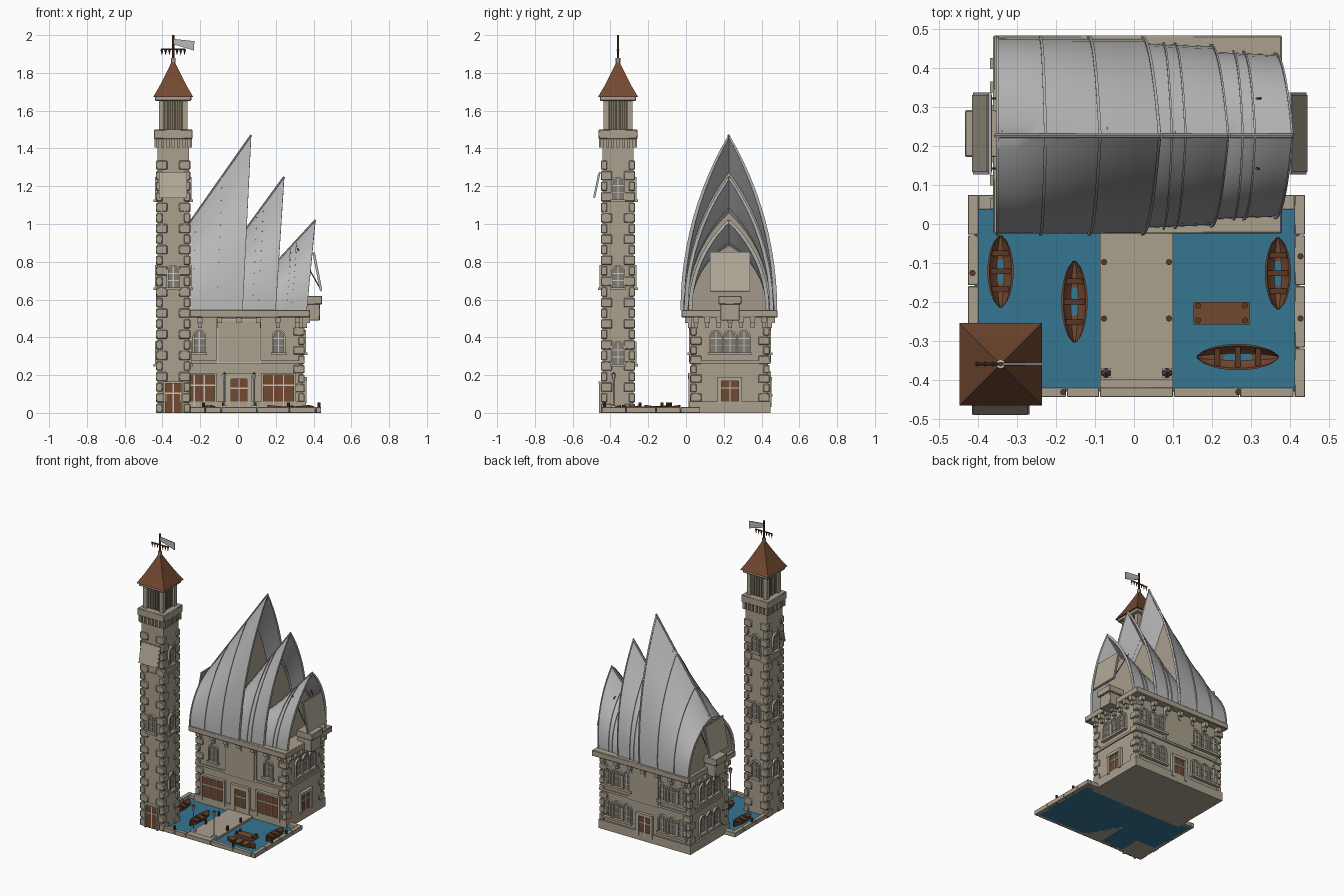
import bpy, bmesh
from math import pi, sin, cos, acos, radians
from mathutils import Matrix, Vector

if "Cube" in bpy.data.objects:
    bpy.data.objects.remove(bpy.data.objects["Cube"])

COLOURS = {
    "stone": (.40, .35, .27), "pale_stone": (.45, .40, .31), "roof_grey": (.48, .48, .48),
    "wood": (.17, .065, .03), "dark_wood": (.10, .04, .02), "water": (.035, .18, .29),
    "pane": (.22, .20, .17), "light_grey": (.55, .55, .54), "lantern_wood": (.20, .17, .12),
    "iron": (.08, .07, .07),
}
MATS = {}
for name, rgb in COLOURS.items():
    mat = bpy.data.materials.new(name)
    mat.use_nodes = True
    mat.diffuse_color = (*rgb, 1)
    mat.node_tree.nodes["Principled BSDF"].inputs["Base Color"].default_value = (*rgb, 1)
    MATS[name] = mat

PARTS = {}
HERE = Matrix()


def part(name, colour, bevel=0):
    return PARTS.setdefault(name, (bmesh.new(), colour, bevel))[0]


def span(bm, low, high, frame=HERE):
    """Box between two corners."""
    low, high = Vector(low), Vector(high)
    shape = Matrix.Translation((low + high) / 2) @ Matrix.Diagonal((*(high - low), 1))
    bmesh.ops.create_cube(bm, size=1, matrix=frame @ shape)


def slab(bm, centre, half, low, high):
    """Box centred on a plan point."""
    (x, y), (a, b) = centre, half
    span(bm, (x - a, y - b, low), (x + a, y + b, high))


def rod(bm, start, end, radius, tip=None, sides=8):
    start, end = Vector(start), Vector(end)
    turn = (end - start).to_track_quat("Z", "Y").to_matrix().to_4x4()
    bmesh.ops.create_cone(bm, cap_ends=True, segments=sides, radius1=radius,
                          radius2=radius if tip is None else tip, depth=(end - start).length,
                          matrix=Matrix.Translation((start + end) / 2) @ turn)


def loft(bm, rings):
    """Skin closed rings, closing both ends with strips."""
    rows = [[bm.verts.new(p) for p in ring] for ring in rings]
    count = len(rows[0])
    for a, b in zip(rows, rows[1:]):
        for i in range(count):
            j = (i + 1) % count
            bm.faces.new((a[i], a[j], b[j], b[i]))
    for row in (rows[0], rows[-1]):
        for i in range(count // 2 - 1):
            bm.faces.new((row[i], row[i + 1], row[-2 - i], row[-1 - i]))


def prism(bm, outline, near, far, frame=HERE):
    loft(bm, [[frame @ Vector((x, y, z)) for x, z in outline] for y in (near, far)])


def wall(x, y, degrees):
    """Wall frame: x along the wall, -y outwards."""
    return Matrix.Translation((x, y, 0)) @ Matrix.Rotation(radians(degrees), 4, "Z")


def arch(w, h):
    curve = [(-w * cos(pi * i / 7), h - w + w * sin(pi * i / 7)) for i in range(8)]
    return [(-w, 0)] + curve + [(w, 0)]


def window(frame, x, z, w=.026, h=.11):
    f = frame @ Matrix.Translation((x, 0, z))
    stone, bars = part("window_surrounds", "pale_stone"), part("window_bars", "light_grey")
    prism(stone, arch(w + .01, h + .01) + arch(w, h)[::-1], -.014, .002, f)
    span(stone, (-w - .015, -.022, -.014), (w + .015, .002, 0), f)
    prism(part("window_panes", "pane"), arch(w, h), -.003, .002, f)
    span(bars, (-.003, -.007, 0), (.003, 0, h), f)
    for level in (.3, .65):
        span(bars, (-w, -.007, h * level), (w, 0, h * level + .005), f)


def triple_window(frame, x, z):
    for step in (-1, 0, 1):
        window(frame, x + step * .074, z)


def door(frame, x, z, w, h, cuts, trim=.02):
    f = frame @ Matrix.Translation((x, 0, z))
    stone, straps = part("door_surrounds", "pale_stone"), part("door_straps", "light_grey")
    span(part("doors", "wood"), (-w, -.008, 0), (w, .002, h), f)
    for side in (-1, 1):
        span(stone, (side * (w + trim / 2) - trim / 2, -.018, 0),
             (side * (w + trim / 2) + trim / 2, .002, h), f)
    span(stone, (-w - trim, -.02, h), (w + trim, .002, h + trim), f)
    for i in range(1, cuts):
        across = -w + 2 * w * i / cuts
        span(straps, (across - .003, -.012, 0), (across + .003, 0, h), f)
    span(straps, (-w, -.012, h * .65), (w, 0, h * .65 + .007), f)


def quoins(centre, half, low, high, step):
    bm = part("quoins", "stone", .004)
    for sx in (-1, 1):
        for sy in (-1, 1):
            for i in range(int((high - low) / step)):
                a, b = (.03, .017) if i % 2 else (.017, .03)
                x = centre[0] + sx * (half[0] + .008 - a)
                y = centre[1] + sy * (half[1] + .008 - b)
                slab(bm, (x, y), (a, b), low + i * step, low + (i + .85) * step)


# Main house
HOUSE, HALF = (.005, .2325), (.34, .2025)
body = part("house_body", "stone")
slab(body, HOUSE, HALF, 0, .51)
for extra, low, high in ((.012, 0, .06), (.008, .262, .278)):
    slab(part("house_bands", "stone"), HOUSE, (HALF[0] + extra, HALF[1] + extra), low, high)
slab(part("roof_ledge", "stone", .004), (.009, .23), (.372, .255), .505, .545)
quoins(HOUSE, HALF, .06, .46, .05)
front, back = wall(.005, .03, 0), wall(.005, .435, 180)
right, left = wall(.345, .2325, 90), wall(-.335, .2325, -90)
for face, reach in ((front, .31), (back, .31), (right, .18), (left, .18)):
    for i in range(7):
        x = reach * (i / 3 - 1)
        span(part("corbels", "stone"), (x - .014, -.035, .475), (x + .014, 0, .507), face)
        span(part("corbels", "stone"), (x - .01, -.02, .45), (x + .01, 0, .476), face)

# Doors, windows and wall panels
for x in (-.21, .21):
    door(front, x, .035, .08, .165, 3, .012)
    window(front, x, .32)
    triple_window(back, x, .32)
    triple_window(back, x, .1)
door(front, 0, .03, .042, .15, 2, .028)
door(back, 0, .03, .042, .14, 2)
door(right, 0, .05, .045, .12, 2)
triple_window(left, 0, .1)
for face in (left, right):
    triple_window(face, 0, .32)
for face in (front, back):
    span(part("panel_frames", "roof_grey"), (-.118, -.012, .26), (.118, 0, .5), face)
    span(part("wall_panels", "stone"), (-.108, -.015, .27), (.108, 0, .49), face)

# Tilted end panels with balconies
for face, out in ((right, -.055), (left, -.035)):
    tilt = face @ Matrix.Translation((0, out, .85)) @ Matrix.Rotation(radians(-11), 4, "X")
    span(part("end_panel_frames", "roof_grey"), (-.105, -.004, -.21), (.105, .004, 0), tilt)
    span(part("end_panels", "pale_stone"), (-.099, -.007, -.204), (.099, .006, -.006), tilt)
    for x in (-.09, .09):
        rod(part("panel_stays", "iron"), face @ Vector((x, .03, .87)), tilt @ Vector((x, 0, -.2)), .003)
    balcony = part("balconies", "stone", .003)
    span(balcony, (-.06, -.1, .575), (.06, .02, .62), face)
    span(balcony, (-.05, -.088, .49), (.05, .02, .576), face)

# Shell roofs: back x, front x, lean, widths and heights at both ends
MID, BASE = .227, .545
SHELLS = {
    "large": (-.355, .07, .045, .25, .25, .32, .925, (.3, .63), .69),
    "middle": (-.05, .245, .045, .24, .23, .30, .705, (.5, .62), .55),
    "small": (.12, .41, .045, .218, .208, .16, .475, (.55, .66), .6),
}


def section(shell, u, grow=0):
    x0, x1, lean, w0, w1, h0, h1 = shell[:7]
    w, h = w0 + (w1 - w0) * u + grow, h0 + (h1 - h0) * u + grow
    r = (w * w + h * h) / (2 * w)
    top, points = acos((r - w) / r), []
    for i in range(-12, 13):
        a = top * (1 - abs(i) / 12)
        y, z = w - r + r * cos(a), r * sin(a)
        x = x0 + u * (x1 - lean * (1 - z / h) - x0)
        points.append(Vector((x, MID + (y if i > 0 else -y), BASE + z)))
    return points


def sheet(bm, shell, start, end, outer, inner, steps):
    us = [start + (end - start) * i / steps for i in range(steps + 1)]
    loft(bm, [section(shell, u, outer) + section(shell, u, inner)[::-1] for u in us])


for name, shell in SHELLS.items():
    sheet(part(name + "_shell_roof", "roof_grey"), shell, 0, 1, 0, -.012, 8)
    ribs = part(name + "_shell_ribs", "roof_grey")
    for u in (.01, *shell[7], .99):
        sheet(ribs, shell, u - .009, u + .009, .006, -.014, 1)
    ridge = [section(shell, u)[12] for u in (0, 1)]
    rod(ribs, *ridge, .006)
    # Stone gable set back inside the opening
    for u in ([.05, shell[8]] if name == "large" else [shell[8]]):
        rings = []
        for shift in (-.006, .006):
            ring = [p + Vector((shift, 0, 0)) for p in section(shell, u, -.008)]
            rings.append(ring + [ring[-1] - Vector((0, .001, 0))])
        loft(part("gables", "stone"), rings)

# Tower shaft, bands and openings
TOWER, SIZE = (-.343, -.36), .083
for half, low, high, bevel in ((SIZE, 0, 1.46, 0), (SIZE + .006, .63, .643, 0),
                               (SIZE + .006, 1.06, 1.073, 0), (.103, 1.45, 1.5, .004),
                               (.096, 1.652, 1.678, .004)):
    slab(part("tower_trim" if bevel else "tower_shaft", "stone", bevel), TOWER, (half, half), low, high)
quoins(TOWER, (SIZE, SIZE), 0, 1.4, .056)
for turn in (0, 90, 180, -90):
    face = wall(*TOWER, turn) @ Matrix.Translation((0, -SIZE, 0))
    for i in range(-3, 4):
        span(part("corbels", "stone"), (i * .028 - .008, -.017, 1.405), (i * .028 + .008, 0, 1.452), face)
    if turn:
        for z in (.26, .665, 1.13):
            window(face, 0, z)
    else:
        door(face, 0, 0, .04, .155, 2, .012)
        window(face, 0, .665)
        tilt = face @ Matrix.Translation((0, -.014, 1.275)) @ Matrix.Rotation(radians(-12), 4, "X")
        span(part("tower_panel_frame", "roof_grey"), (-.074, -.004, -.14), (.074, .004, 0), tilt)
        span(part("tower_panel", "pale_stone"), (-.069, -.006, -.135), (.069, .005, -.005), tilt)
    # Belfry posts and boards
    span(part("belfry_posts", "stone"), (-.076, .007, 1.5), (-.048, .035, 1.655), face)
    for i in range(-2, 3):
        span(part("belfry_boards", "lantern_wood"), (i * .019 - .007, .02, 1.5), (i * .019 + .007, .04, 1.655), face)
slab(part("belfry_core", "lantern_wood"), TOWER, (.05, .05), 1.5, 1.655)

# Tower roof, mast and flag
x, y = TOWER
rings = []
for r, z in ((.106, 1.672), (.096, 1.69), (.075, 1.725), (.054, 1.765), (.034, 1.805), (.017, 1.84), (.005, 1.868)):
    rings.append([Vector((x + a * r, y + b * r, z)) for a, b in ((-1, -1), (1, -1), (1, 1), (-1, 1))])
loft(part("tower_roof", "wood"), rings)
mast = part("mast", "dark_wood")
rod(mast, (x, y, 1.85), (x, y, 2), .006)
rod(mast, (x - .064, y, 1.925), (x + .064, y, 1.925), .004)
for i in (-3, -2, -1, 1, 2, 3):
    rod(mast, (x + i * .02, y, 1.925), (x + i * .02, y, 1.892), .008, 0, 4)
rod(part("mast_collar", "light_grey"), (x, y, 1.855), (x, y, 1.88), .012)
prism(part("flag", "roof_grey"), [(x, 1.952), (x, 1.98), (x + .112, 1.968), (x + .11, 1.918)], y - .003, y + .003)

# Harbour water, pier and rim
span(part("harbour_water", "water"), (-.41, -.43, 0), (.425, .05, .01))
pier = part("pier", "stone")
span(pier, (-.087, -.44, 0), (.1, .03, .024))
span(pier, (-.087, -.42, 0), (.1, -.398, .029))
rim = part("harbour_rim", "stone", .004)
for a, b in ((-.26, -.175), (-.172, -.09), (-.087, .1), (.103, .27), (.273, .41)):
    span(rim, (a, -.445, 0), (b, -.42, .03))
for a, b in ((-.445, -.32), (-.317, -.16), (-.157, -.03), (-.027, .075)):
    span(rim, (.413, a, 0), (.44, b, .03))
    span(rim, (-.427, max(a, -.28), 0), (-.4, max(b, -.277), .03))
for a, b in ((-.4, -.34), (.35, .413)):
    span(rim, (a, .037, 0), (b, .075, .03))

# Bollards and lamps
for x, y in ((-.077, -.098), (.09, -.098), (-.077, -.243), (.09, -.243), (-.415, -.126),
             (.428, -.083), (.428, -.243), (-.182, -.432), (.268, -.432)):
    rod(part("bollards", "dark_wood"), (x, y, 0), (x, y, .055), .008)
for x in (-.072, .085):
    slab(part("lamp_bases", "light_grey"), (x, -.383), (.013, .013), .02, .04)
    rod(part("lamp_posts", "light_grey"), (x, -.383, .03), (x, -.383, .18), .004)
    rod(part("lamp_heads", "light_grey"), (x, -.383, .175), (x, -.383, .205), .007, .012, 6)
    rod(part("lamp_caps", "iron"), (x, -.383, .205), (x, -.383, .218), .013, 0, 6)


# Rowing boats and raft
def boat(x, y, length, turn):
    f = wall(x, y, turn)
    hull, rings = part("boats", "wood"), []
    for i in range(-6, 7):
        t = i / 6
        w, lift = .033 * (1.03 - t * t) ** .6, .008 * t * t
        ring = [(-w, .034), (-w * .8, .016), (-w * .3, .004), (w * .3, .004), (w * .8, .016), (w, .034)]
        inner = [(a * .85, b + (.005 if b < .03 else 0)) for a, b in ring[::-1]]
        rings.append([f @ Vector((a, t * length / 2, b + lift)) for a, b in ring + inner])
    loft(hull, rings)
    for t in (-.25, 0, .25):
        span(part("boat_seats", "dark_wood"), (-.027, t * length - .007, .024), (.027, t * length + .007, .029), f)


boat(-.343, -.122, .185, 0)
boat(-.153, -.2, .21, 0)
boat(.37, -.127, .185, 0)
boat(.267, -.342, .21, 90)
slab(part("raft", "wood"), (.225, -.229), (.072, .029), .008, .026)
for x in (.165, .285):
    for y in (-.248, -.21):
        rod(part("raft_posts", "dark_wood"), (x, y, 0), (x, y, .04), .008)

# Turn every part into an object with sharp edges kept
for name, (bm, colour, bevel) in PARTS.items():
    bmesh.ops.recalc_face_normals(bm, faces=bm.faces)
    for face in bm.faces:
        face.smooth = True
    for edge in bm.edges:
        edge.smooth = len(edge.link_faces) == 2 and edge.calc_face_angle(0) < .5
    mesh = bpy.data.meshes.new(name)
    bm.to_mesh(mesh)
    bm.free()
    mesh.materials.append(MATS[colour])
    obj = bpy.data.objects.new(name, mesh)
    bpy.context.collection.objects.link(obj)
    if bevel:
        mod = obj.modifiers.new("soft_edges", "BEVEL")
        mod.width, mod.segments = bevel, 1
